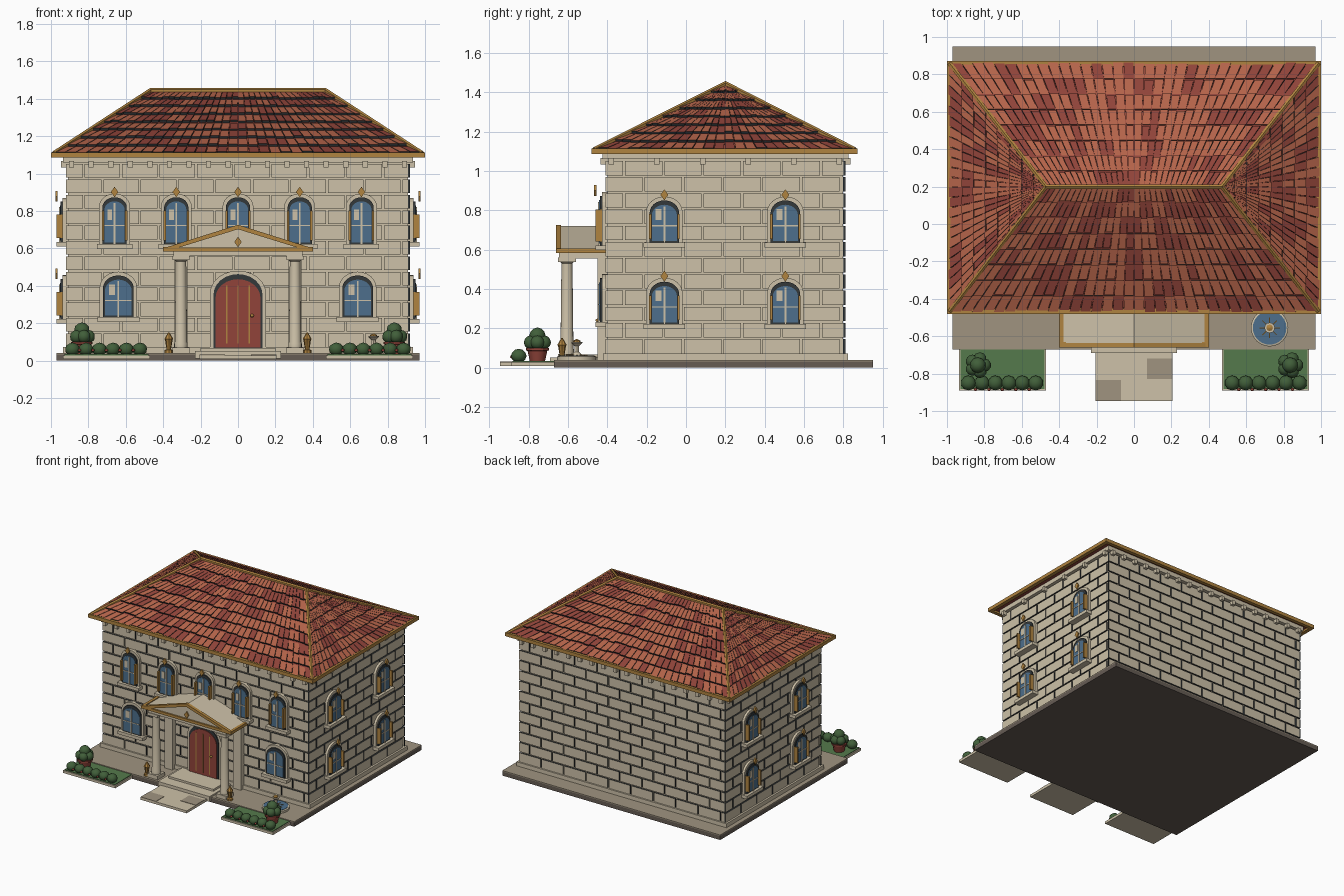
import bpy, bmesh, math, random
from mathutils import Matrix, Vector

random.seed(4)
cube = bpy.data.objects.get("Cube")
if cube:
    bpy.data.objects.remove(cube)


def material(name, hexcode):
    srgb = [int(hexcode[i:i + 2], 16) / 255 for i in (0, 2, 4)]
    colour = [c / 12.92 if c < 0.04 else ((c + 0.055) / 1.055) ** 2.4 for c in srgb] + [1]
    m = bpy.data.materials.new(name)
    m.use_nodes = True
    m.diffuse_color = colour
    m.node_tree.nodes["Principled BSDF"].inputs["Base Color"].default_value = colour
    return m


STONE = material("cream stone", "cdc1a8")
PAVING = material("terrace paving", "a09480")
BASALT = material("dark plinth stone", "665c54")
DARK = material("dark joint and frame", "33383a")
GOLD = material("aged gold", "b08440")
TILE_A = material("light roof tile", "b5644a")
TILE_B = material("deep red", "91443a")
GLASS = material("window blue", "4d6f8c")
LEAF = material("leaf green", "415f3a")
LAWN = material("lawn green", "557a4c")
HOME = Matrix.Identity(4)


def finish(name, bm, mats, place=HOME, normals=True):
    if normals:
        bmesh.ops.recalc_face_normals(bm, faces=bm.faces[:])
    me = bpy.data.meshes.new(name)
    bm.to_mesh(me)
    bm.free()
    me.transform(place)
    for m in mats:
        me.materials.append(m)
    ob = bpy.data.objects.new(name, me)
    bpy.context.collection.objects.link(ob)
    return ob


def box(name, x, y, z, mat, place=HOME):
    bm = bmesh.new()
    centre = [(a + b) / 2 for a, b in (x, y, z)]
    size = [b - a for a, b in (x, y, z)]
    bmesh.ops.create_cube(bm, size=1, matrix=Matrix.Translation(centre) @ Matrix.Diagonal(size + [1]))
    return finish(name, bm, [mat], place)


def prism(name, pts, y0, y1, mat, place=HOME):
    """Outline in x, z pushed from y0 to y1."""
    bm = bmesh.new()
    face = bm.faces.new([bm.verts.new((x, y0, z)) for x, z in pts])
    out = bmesh.ops.extrude_face_region(bm, geom=[face])["geom"]
    bmesh.ops.translate(bm, verts=[v for v in out if isinstance(v, bmesh.types.BMVert)], vec=(0, y1 - y0, 0))
    return finish(name, bm, [mat], place)


def lathe(name, profile, at, mat, sides=16):
    bm = bmesh.new()
    rings = [[bm.verts.new((r * math.cos(math.tau * i / sides), r * math.sin(math.tau * i / sides), z))
              for i in range(sides)] for r, z in profile]
    for a, b in zip(rings, rings[1:]):
        for i in range(sides):
            j = (i + 1) % sides
            bm.faces.new((a[i], a[j], b[j], b[i]))
    bm.faces.new(rings[0])
    bm.faces.new(rings[-1])
    ob = finish(name, bm, [mat], Matrix.Translation(at))
    bpy.ops.object.select_all(action='DESELECT')
    ob.select_set(True)
    bpy.context.view_layer.objects.active = ob
    bpy.ops.object.shade_smooth_by_angle()


def rod(name, a, b, r, mat):
    a, b = Vector(a), Vector(b)
    bm = bmesh.new()
    bmesh.ops.create_cone(bm, cap_ends=True, segments=6, radius1=r, radius2=r, depth=(b - a).length)
    turn = (b - a).to_track_quat('Z', 'Y').to_matrix().to_4x4()
    finish(name, bm, [mat], Matrix.Translation((a + b) / 2) @ turn)


def balls(name, spots, mat, squash=0.9):
    bm = bmesh.new()
    for x, y, z, r in spots:
        bmesh.ops.create_icosphere(bm, subdivisions=2, radius=r,
                                   matrix=Matrix.Translation((x, y, z)) @ Matrix.Diagonal((1, 1, squash, 1)))
    for f in bm.faces:
        f.smooth = True
    finish(name, bm, [mat])


def slab(bm, quad, n, low, high, index, edge):
    """Raised plate on a quad; its rim takes the edge material."""
    back = [bm.verts.new(p) for p in quad]
    front = [bm.verts.new(p + n * d) for p, d in zip(quad, (low, low, high, high))]
    bm.faces.new(front).material_index = index
    for i in range(4):
        j = (i + 1) % 4
        bm.faces.new((back[i], back[j], front[j], front[i])).material_index = edge


def arch(w, z0, z1, rise):
    pts = [(-w / 2, z0), (w / 2, z0)]
    for i in range(13):
        a = math.pi * i / 12
        pts.append((w / 2 * math.cos(a), z1 - rise + rise * math.sin(a)))
    return pts


def diamond(name, x, z, place, y=-0.045):
    prism(name, [(x - .02, z), (x, z - .028), (x + .02, z), (x, z + .028)], y, y - .012, GOLD, place)


# Ground: plinth, terrace, steps, path
box("plinth", (-.97, .97), (-.67, .95), (0, .032), BASALT)
box("terrace", (-.97, .97), (-.67, .95), (.032, .04), PAVING)
box("lower_step", (-.23, .23), (-.69, -.42), (.01, .052), STONE)
box("upper_step", (-.2, .2), (-.6, -.42), (.05, .068), STONE)
box("path", (-.205, .205), (-.945, -.67), (.008, .028), STONE)
box("path_slab_left", (-.205, -.07), (-.945, -.835), (.026, .031), PAVING)
box("path_slab_right", (.07, .205), (-.83, -.72), (.026, .031), PAVING)

# Walls: core plus raised blocks with dark rims
box("wall_core", (-.908, .908), (-.398, .798), (.04, 1.09), STONE)
box("wall_foot", (-.935, .935), (-.422, .822), (.04, .072), STONE)
box("cornice", (-.935, .935), (-.425, .825), (1.06, 1.095), STONE)
spin = lambda deg: Matrix.Rotation(math.radians(deg), 4, 'Z')
walls = {"front": (Matrix.Translation((0, -.41, 0)), 1.84, 18),
         "back": (Matrix.Translation((0, .81, 0)) @ spin(180), 1.84, 18),
         "left": (Matrix.Translation((.92, .2, 0)) @ spin(90), 1.22, 6),
         "right": (Matrix.Translation((-.92, .2, 0)) @ spin(-90), 1.22, 6)}
ROWS, LENGTH, GAP, DEPTH = 12, .2, .01, .012
for side, (place, width, teeth) in walls.items():
    bm = bmesh.new()
    step = (1.06 - .072) / ROWS
    for row in range(ROWS):
        z = .072 + row * step
        x = -width / 2 - (LENGTH / 2 if row % 2 else 0)
        while x < width / 2 - .02:
            a, b = max(x, -width / 2), min(x + LENGTH, width / 2) - GAP
            if b > a:
                quad = [Vector(p) for p in ((a, DEPTH, z), (b, DEPTH, z),
                                            (b, DEPTH, z + step - GAP), (a, DEPTH, z + step - GAP))]
                slab(bm, quad, Vector((0, -1, 0)), DEPTH, DEPTH, 0, 1)
            x += LENGTH
    finish(side + "_blocks", bm, [STONE, DARK], place)
    for i in range(teeth):
        x = (i / (teeth - 1) - .5) * (width - .06)
        box(side + "_dentil", (x - .014, x + .014), (-.025, .01), (1.032, 1.066), STONE, place)


# Windows
def window(place, x, z0, z1, w, ornate):
    place = place @ Matrix.Translation((x, 0, 0))
    rise = w * .42
    prism("window_surround", arch(w + .035, z0 - .005, z1 + .02, rise + .015), .01, -.018, STONE, place)
    prism("window_frame", arch(w, z0, z1, rise), .01, -.028, DARK, place)
    prism("window_glass", arch(w - .022, z0 + .008, z1 - .022, rise - .01), 0, -.031, GLASS, place)
    box("window_mullion", (-.005, .005), (-.036, 0), (z0, z1 - .03), STONE, place)
    bar = z0 + (z1 - z0) * .4
    box("window_bar", (-w / 2 + .011, w / 2 - .011), (-.035, 0), (bar - .003, bar + .003), STONE, place)
    box("window_glint", (-w * .3, -w * .1), (-.034, -.03), (bar + .03, bar + .085), STONE, place)
    box("window_sill", (-w / 2 - .03, w / 2 + .03), (-.05, .01), (z0 - .025, z0), STONE, place)
    if ornate:
        for s in (-1, 1):
            c = s * (w / 2 - .003)
            box("window_gilt_strip", (c - .006, c + .006), (-.05, 0), (z0 + .02, z1 - .07), GOLD, place)
        diamond("window_diamond", 0, z1 + .028, place)


front = walls["front"][0]
for i in range(-2, 3):
    window(front, i * .33, .622, .873, .13, True)
for x in (-.64, .64):
    window(front, x, .232, .455, .165, False)
for side, sign in (("left", 1), ("right", -1)):
    for y in (-.31, .305):
        for z in (.222, .635):
            window(walls[side][0], y * sign, z, z + .215, .15, True)

# Door
prism("door_surround", arch(.3, .068, .48, .12), .01, -.02, STONE, front)
prism("door_frame", arch(.262, .068, .462, .11), .01, -.028, DARK, front)
prism("door_leaf", arch(.24, .07, .435, .1), .01, -.034, TILE_B, front)
for x in (-.06, 0, .06):
    box("door_strip", (x - .003, x + .003), (-.038, 0), (.09, .4), GOLD, front)
balls("door_handle", [(.075, -.45, .24, .01)], GOLD)

# Portico
for s in (-1, 1):
    x = s * .305
    box("column_base", (x - .045, x + .045), (-.65, -.56), (.04, .07), STONE)
    lathe("column", [(.036, .07), (.036, .09), (.033, .1), (.028, .53), (.038, .54)], (x, -.605, 0), STONE)
    box("column_capital", (x - .045, x + .045), (-.65, -.56), (.538, .56), STONE)
    box("pilaster", (x - .035, x + .035), (-.45, -.4), (.04, .56), STONE)
    box("portico_side_beam", (x - .04, x + .04), (-.64, -.4), (.555, .585), STONE)
    box("portico_gilt_eave", sorted((s * .378, s * .4)), (-.655, -.41), (.582, .606), GOLD)
    prism("portico_gilt_rake", [(s * .4, .6), (0, .726), (0, .702), (s * .33, .6)], -.635, -.66, GOLD)
box("portico_front_beam", (-.345, .345), (-.645, -.57), (.558, .585), STONE)
prism("pediment", [(-.392, .595), (.392, .595), (0, .72)], -.648, -.4, STONE)
box("pediment_gilt_base", (-.4, .4), (-.66, -.63), (.583, .604), GOLD)
diamond("pediment_diamond", 0, .634, HOME, -.646)

# Roof: hipped body, rows of tapering tiles, gilt hips and eaves
X, Y0, Y1, EAVE, RIDGE, TOP = .985, -.466, .858, 1.1, .47, 1.435
corners = [Vector(p) for p in ((-X, Y0, EAVE), (X, Y0, EAVE), (X, Y1, EAVE), (-X, Y1, EAVE))]
west, east = Vector((-RIDGE, .2, TOP)), Vector((RIDGE, .2, TOP))
tops = [(west, east), (east, east), (east, west), (west, west)]
bm = bmesh.new()
for p in corners:
    bm.verts.new(p)
vw, ve = bm.verts.new(west), bm.verts.new(east)
bm.verts.ensure_lookup_table()
c = bm.verts
for ring in ((c[0], c[1], ve, vw), (c[1], c[2], ve), (c[2], c[3], vw, ve), (c[3], c[0], vw), (c[3], c[2], c[1], c[0])):
    bm.faces.new(ring)
finish("roof_body", bm, [TILE_B])
bm = bmesh.new()
TILE_ROWS = 8
for k in range(4):
    a, b = corners[k], corners[(k + 1) % 4]
    tl, tr = tops[k]
    n = (b - a).cross((tl + tr) / 2 - a).normalized()
    columns = 34 if k % 2 == 0 else 24
    at = lambda u, v: a.lerp(b, u).lerp(tl.lerp(tr, u), v)
    for row in range(TILE_ROWS):
        v0, v1 = row / TILE_ROWS, (row + 1) / TILE_ROWS
        shade = 0
        for col in range(columns):
            if col % 2 == 0 or random.random() < .3:
                shade = random.choice((0, 0, 1))
            u0, u1 = (col + .04) / columns, (col + .96) / columns
            v = v0 + random.uniform(0, .02)
            slab(bm, [at(u0, v), at(u1, v), at(u1, v1 - .001), at(u0, v1 - .001)], n, .014, .004, shade, 2)
finish("roof_tiles", bm, [TILE_A, TILE_B, DARK])
lift = Vector((0, 0, .008))
for k in range(4):
    rod("hip_cap", corners[k] + lift, tops[k][0] + lift, .013, GOLD)
rod("ridge_cap", west + lift, east + lift, .014, GOLD)
for s in (-1, 1):
    box("side_eave", sorted((s * .97, s)), (Y0 - .014, Y1 + .014), (1.085, 1.113), GOLD)
for y in (Y0, Y1):
    box("long_eave", (-1, 1), (y - .014, y + .014), (1.085, 1.113), GOLD)

# Gardens with hedge, potted shrub and lantern on each side
for s in (-1, 1):
    box("lawn_border", sorted((s * .47, s * .935)), (-.89, -.67), (.008, .028), STONE)
    box("lawn", sorted((s * .478, s * .927)), (-.882, -.67), (.02, .034), LAWN)
    balls("hedge", [(s * (.525 + .072 * i), -.85, .06, .04) for i in range(6)], LEAF)
    balls("hedge_flowers", [(s * (.56 + .072 * i), -.885, .055, .009) for i in range(5)], TILE_B)
    x = s * .835
    lathe("pot", [(.038, .03), (.05, .085), (.058, .088), (.058, .1)], (x, -.755, 0), TILE_B, 12)
    ring = [(x + .035 * math.cos(t * 1.257), -.755 + .035 * math.sin(t * 1.257), .128, .036) for t in range(5)]
    balls("shrub", ring + [(x, -.755, .162, .042)], LEAF, 1)
    lathe("lantern", [(.022, .04), (.022, .055), (.012, .06), (.02, .11), (.024, .115), (.004, .15)],
          (s * .37, -.63, 0), GOLD, 8)

# Fountain
spot = (.725, -.555, 0)
lathe("fountain_rim", [(.1, .04), (.1, .056), (.092, .06)], spot, STONE, 24)
lathe("fountain_water", [(.09, .058), (.09, .063)], spot, GLASS, 24)
lathe("fountain_stem", [(.03, .06), (.012, .08), (.012, .11), (.028, .125), (.028, .13)], spot, STONE, 12)
lathe("fountain_finial", [(.018, .13), (.018, .137), (.003, .145)], spot, GOLD, 8)
for i in range(8):
    d = Vector((math.cos(i * math.pi / 4), math.sin(i * math.pi / 4), 0))
    rod("fountain_ray", Vector(spot) + d * .02 + Vector((0, 0, .064)), Vector(spot) + d * .055 + Vector((0, 0, .064)), .003, GOLD)
